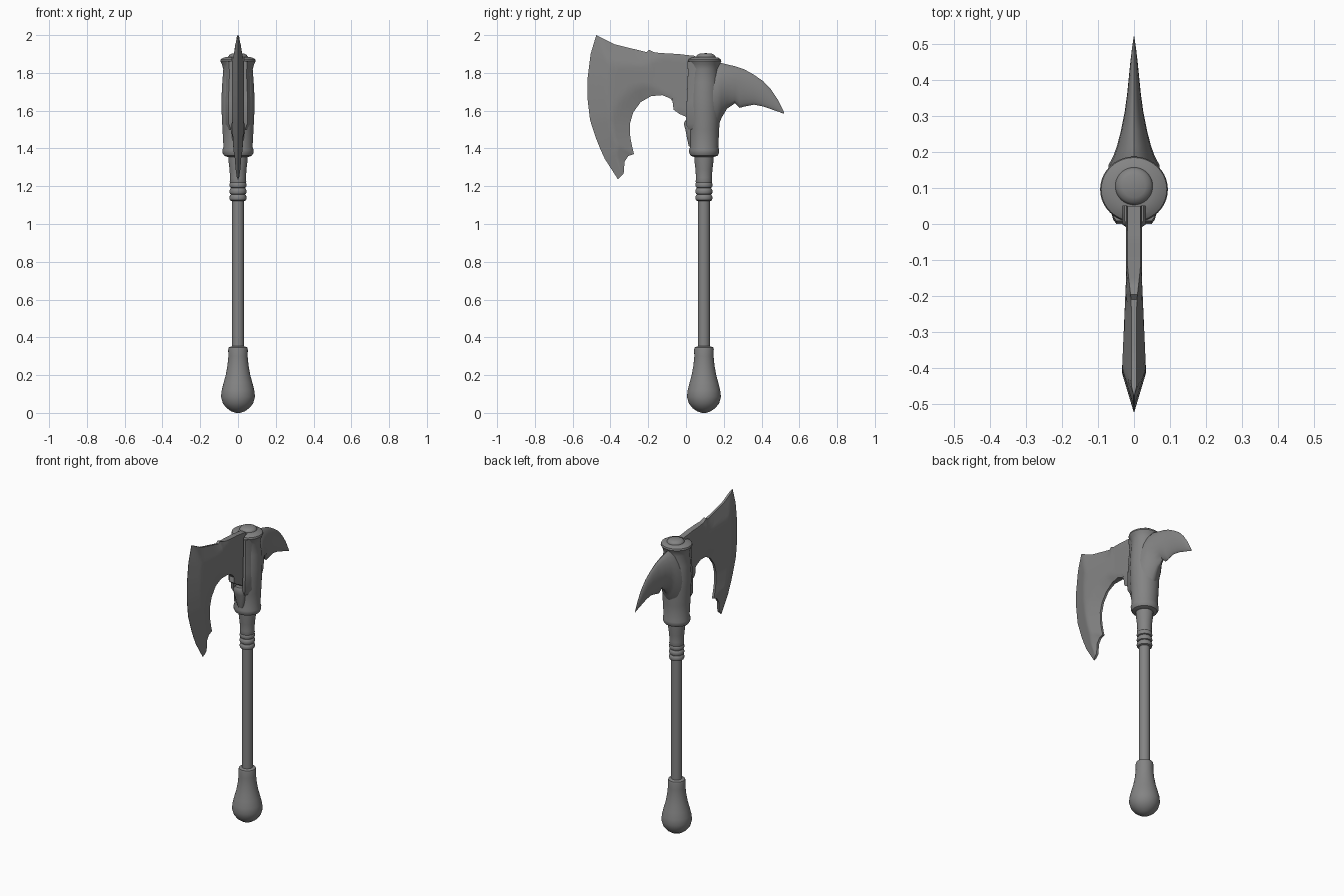
import bpy, bmesh, math
from mathutils import Vector, geometry

if "Cube" in bpy.data.objects:
    bpy.data.objects.remove(bpy.data.objects["Cube"])

AXIS = 0.095   # y position of the handle axis
STEEL = bpy.data.materials.new("dark_steel")
STEEL.diffuse_color = (.23, .23, .23, 1)
STEEL.use_nodes = True
STEEL.node_tree.nodes["Principled BSDF"].inputs["Base Color"].default_value = STEEL.diffuse_color


def make(name, verts, faces, angle=35):
    me = bpy.data.meshes.new(name)
    me.from_pydata(verts, [], faces)
    me.materials.append(STEEL)
    bm = bmesh.new()
    bm.from_mesh(me)
    bmesh.ops.remove_doubles(bm, verts=bm.verts, dist=1e-5)
    bmesh.ops.recalc_face_normals(bm, faces=bm.faces)
    bm.to_mesh(me)
    bm.free()
    ob = bpy.data.objects.new(name, me)
    bpy.context.collection.objects.link(ob)
    smooth(ob, angle)
    return ob


def smooth(ob, angle=35):
    bpy.ops.object.select_all(action='DESELECT')
    ob.select_set(True)
    bpy.context.view_layer.objects.active = ob
    bpy.ops.object.shade_smooth_by_angle(angle=math.radians(angle))


def loft(name, rings, angle=35):
    """Skin equal-length closed rings and cap both ends."""
    n = len(rings[0])
    verts = [v for r in rings for v in r]
    faces = [(i * n + j, i * n + (j + 1) % n, (i + 1) * n + (j + 1) % n, (i + 1) * n + j)
             for i in range(len(rings) - 1) for j in range(n)]
    faces += [tuple(range(n)), tuple(range(len(verts) - n, len(verts)))]
    return make(name, verts, faces, angle)


def lathe(name, profile, cy=AXIS, depth=1.0, ymin=-9, n=40):
    """Turned part from (z, radius) pairs; depth squashes it along y."""
    rings = [[(r * math.cos(a), max(ymin, cy + depth * r * math.sin(a)), z)
              for a in (2 * math.pi * k / n for k in range(n))] for z, r in profile]
    return loft(name, rings)


def box(name, x0, x1, y0, y1, z0, z1):
    return loft(name, [[(x0, y0, z), (x1, y0, z), (x1, y1, z), (x0, y1, z)] for z in (z0, z1)])


# Handle: pommel, shaft, grip rings, collar
lathe("pommel", [(0, .012), (.008, .035), (.025, .06), (.05, .08), (.085, .09), (.12, .086), (.16, .076),
                 (.2, .065), (.25, .056), (.3, .051), (.335, .052), (.347, .049), (.353, .032)])
lathe("shaft", [(.33, .032), (1.15, .032)])
for i in range(3):
    z = 1.122 + i * .034
    lathe("grip_ring", [(z, .034), (z + .004, .042), (z + .015, .046), (z + .028, .043), (z + .034, .038)])
lathe("collar", [(1.21, .038), (1.225, .044), (1.245, .042), (1.29, .045), (1.33, .05), (1.38, .052)])

# Socket with flattened front and a slot for the blade
socket = lathe("socket", [(1.355, .055), (1.362, .074), (1.375, .081), (1.392, .082), (1.408, .077), (1.5, .082),
                          (1.6, .087), (1.66, .088), (1.75, .083), (1.82, .078), (1.845, .085), (1.862, .094),
                          (1.872, .091), (1.88, .078), (1.885, .055)], cy=.096, depth=.97, ymin=.006)
slot = box("slot_cutter", -.032, .032, -.1, .05, 1.53, 2)
slot.hide_render = True
mod = socket.modifiers.new("slot", 'BOOLEAN')
mod.operation, mod.object = 'DIFFERENCE', slot
bpy.context.view_layer.objects.active = socket
bpy.ops.object.modifier_apply(modifier="slot")
bpy.data.objects.remove(slot)
smooth(socket)
lathe("top_cap", [(1.87, .052), (1.885, .052), (1.895, .046), (1.902, .032), (1.904, .006)], cy=.105)

# Cheeks gripping the blade, and the lug below it
for s in (-1, 1):
    rings = []
    for z, o, y in ((1.5, .044, .012), (1.53, .056, 0), (1.65, .058, .004), (1.8, .052, .01), (1.86, .056, .008)):
        rings.append([(s * .032, y, z), (s * (o - .007), y, z), (s * o, y + .01, z),
                      (s * (o + .014), .06, z), (s * .032, .06, z)])
    loft("blade_cheek", rings)
lug = [(1.41, .02, .015), (1.45, .03, .006), (1.5, .036, -.003), (1.53, .034, -.012), (1.548, .026, -.004)]
loft("blade_lug", [[(-w, .06, z), (-w, y + .012, z), (-w * .5, y, z), (w * .5, y, z), (w, y + .012, z),
                    (w, .06, z)] for z, w, y in lug], 60)

# Blade: (outer y, outer z, inner y, inner z) stations from socket round to lower tip
st = [(.05, 1.89, .05, 1.53), (0, 1.895, -.005, 1.57), (-.04, 1.9, -.035, 1.583), (-.10, 1.903, -.066, 1.605),
      (-.165, 1.908, -.058, 1.637), (-.195, 1.922, -.085, 1.665), (-.21, 1.91, -.125, 1.682),
      (-.38, 1.952, -.185, 1.677), (-.475, 2.0, -.24, 1.645), (-.505, 1.9, -.28, 1.59),
      (-.521, 1.77, -.297, 1.53), (-.521, 1.66, -.295, 1.46), (-.508, 1.55, -.285, 1.41),
      (-.475, 1.45, -.275, 1.37), (-.455, 1.4, -.305, 1.36), (-.43, 1.345, -.325, 1.33), (-.36, 1.236, -.33, 1.267)]
outer = [Vector((0, s[0], s[1])) for s in st]
inner = [Vector((0, s[2], s[3])) for s in st]
CORNER = 8


def dist(p, line):
    best = 9
    for a, b in zip(line, line[1:]):
        q, t = geometry.intersect_point_line(p, a, b)
        q = a.lerp(b, min(1, max(0, t)))
        best = min(best, (p - q).length)
    return best


def half_thickness(p):
    near = min(1, max(0, (p.y + .22) / .1))          # 1 at the socket, 0 out on the crescent
    edge = min(dist(p, outer[:CORNER + 1]), dist(p, inner + [outer[-1]]))
    cut = .001 + .3 * dist(p, outer[CORNER:])
    rim = .007 + .011 * near + .25 * edge
    swell = .022 + .011 * min(1, max(0, (-.15 - p.y) / .25))
    return min(cut, rim, swell)


SUB, ACROSS = 4, 14
rings = []
for i in range((len(st) - 1) * SUB + 1):
    k = min(i // SUB, len(st) - 2)
    t = i / SUB - k
    a, b = outer[k].lerp(outer[k + 1], t), inner[k].lerp(inner[k + 1], t)
    pts = [a.lerp(b, j / ACROSS) for j in range(ACROSS + 1)]
    side = [(half_thickness(p), p.y, p.z) for p in pts]
    rings.append(side + [(-x, y, z) for x, y, z in reversed(side)])
loft("axe_blade", rings, 40)

# Rear spike: (y, top z, bottom z, half width)
spike = [(.1, 1.835, 1.42, .08), (.165, 1.85, 1.5, .07), (.187, 1.853, 1.56, .058), (.217, 1.845, 1.61, .047),
         (.26, 1.835, 1.64, .036), (.285, 1.827, 1.615, .031), (.31, 1.818, 1.622, .026), (.36, 1.79, 1.632, .019),
         (.41, 1.755, 1.622, .014), (.45, 1.712, 1.608, .01), (.485, 1.66, 1.596, .006), (.52, 1.59, 1.583, .001)]
rings = []
for y, zt, zb, w in spike:
    ring = []
    for k in range(20):
        a = 2 * math.pi * k / 20
        s, c = math.sin(a), math.cos(a)
        ring.append((math.copysign(w * abs(s) ** 1.3, s), y, (zt + zb) / 2 + (zt - zb) / 2 * c))
    rings.append(ring)
loft("rear_spike", rings, 45)
